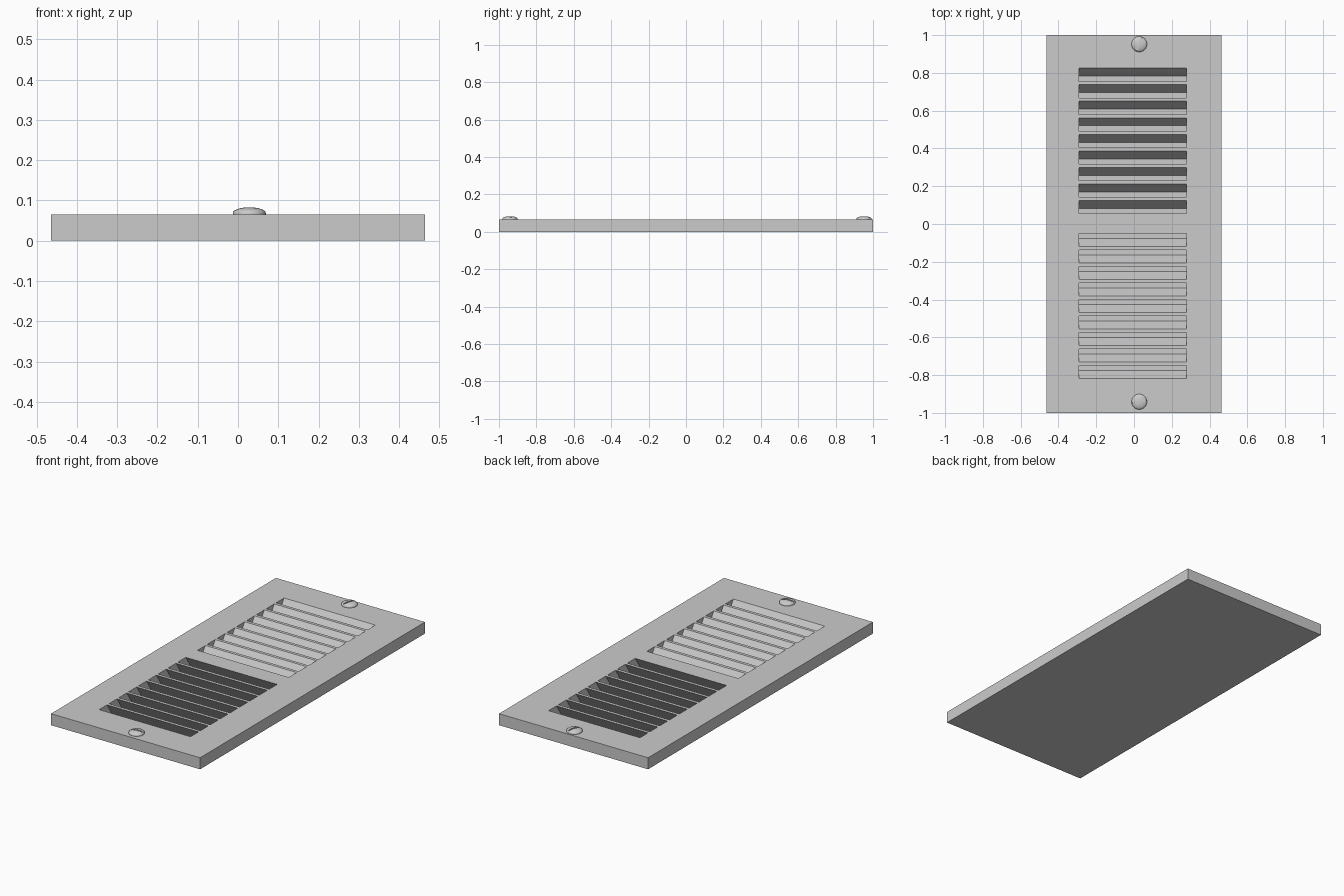
import bpy, bmesh, math
from mathutils import Matrix

if "Cube" in bpy.data.objects:
    bpy.data.objects.remove(bpy.data.objects["Cube"])

T = 0.065                      # plate thickness
X0, X1 = -0.291, 0.278         # slot ends
PITCH, SLOT, LEAN, FLOOR = 0.0875, 0.07, 0.043, 0.001


def finish(name, bm):
    bmesh.ops.recalc_face_normals(bm, faces=bm.faces)
    me = bpy.data.meshes.new(name)
    bm.to_mesh(me)
    bm.free()
    ob = bpy.data.objects.new(name, me)
    bpy.context.collection.objects.link(ob)
    return ob


def add_box(bm, size, loc, rot=0.0):
    m = Matrix.Translation(loc) @ Matrix.Rotation(rot, 4, 'Z') @ Matrix.Diagonal((*size, 1))
    bmesh.ops.create_cube(bm, size=1, matrix=m)


def add_slot(bm, near, far, lean):
    # leaning prism that runs along x
    up = 0.02
    k = lean / T
    prof = [(near + k * up, T + up), (far + k * up, T + up),
            (far - k * (T - FLOOR), FLOOR), (near - k * (T - FLOOR), FLOOR)]
    a = [bm.verts.new((X0, y, z)) for y, z in prof]
    b = [bm.verts.new((X1, y, z)) for y, z in prof]
    bm.faces.new(a)
    bm.faces.new(b[::-1])
    for i in range(4):
        j = (i + 1) % 4
        bm.faces.new((a[i], b[i], b[j], a[j]))


def cut(ob, cutter):
    mod = ob.modifiers.new("cut", 'BOOLEAN')
    mod.operation = 'DIFFERENCE'
    mod.solver = 'EXACT'
    mod.object = cutter
    cutter.hide_render = True
    bpy.context.view_layer.objects.active = ob
    bpy.ops.object.modifier_apply(modifier=mod.name)
    bpy.data.objects.remove(cutter)


# vent plate
bm = bmesh.new()
add_box(bm, (0.928, 2, T), (0, 0, T / 2))
plate = finish("vent_plate", bm)

# louvre slots: two groups leaning away from each other
bm = bmesh.new()
for i in range(9):
    y = 0.055 + i * PITCH
    add_slot(bm, y, y + SLOT, LEAN)
    y = -0.049 - i * PITCH
    add_slot(bm, y - SLOT, y, -LEAN)
cut(plate, finish("slot_cutter", bm))


# domed slotted screws
def screw(name, x, y, angle):
    r, rim, top = 0.041, T + 0.004, 0.083
    prof = [(r, T), (r, rim)]
    for i in range(1, 7):
        a = i / 6 * math.pi / 2
        prof.append((r * math.cos(a), rim + (top - rim) * math.sin(a)))
    bm = bmesh.new()
    n = 32
    rings = [[bm.verts.new((x + pr * math.cos(2 * math.pi * k / n),
                            y + pr * math.sin(2 * math.pi * k / n), z)) for k in range(n)]
             for pr, z in prof[:-1]]
    tip = bm.verts.new((x, y, top))
    bm.faces.new(rings[0])
    for lo, hi in zip(rings, rings[1:]):
        for k in range(n):
            m = (k + 1) % n
            bm.faces.new((lo[k], lo[m], hi[m], hi[k]))
    for k in range(n):
        bm.faces.new((rings[-1][k], rings[-1][(k + 1) % n], tip))
    ob = finish(name, bm)
    bm = bmesh.new()
    add_box(bm, (0.12, 0.008, 0.02), (x, y, 0.085), angle)
    cut(ob, finish("screw_slot_cutter", bm))
    bpy.ops.object.select_all(action='DESELECT')
    ob.select_set(True)
    bpy.context.view_layer.objects.active = ob
    bpy.ops.object.shade_smooth_by_angle(angle=math.radians(35))


screw("screw_back", 0.028, 0.952, math.radians(68))
screw("screw_front", 0.028, -0.941, math.radians(8))
